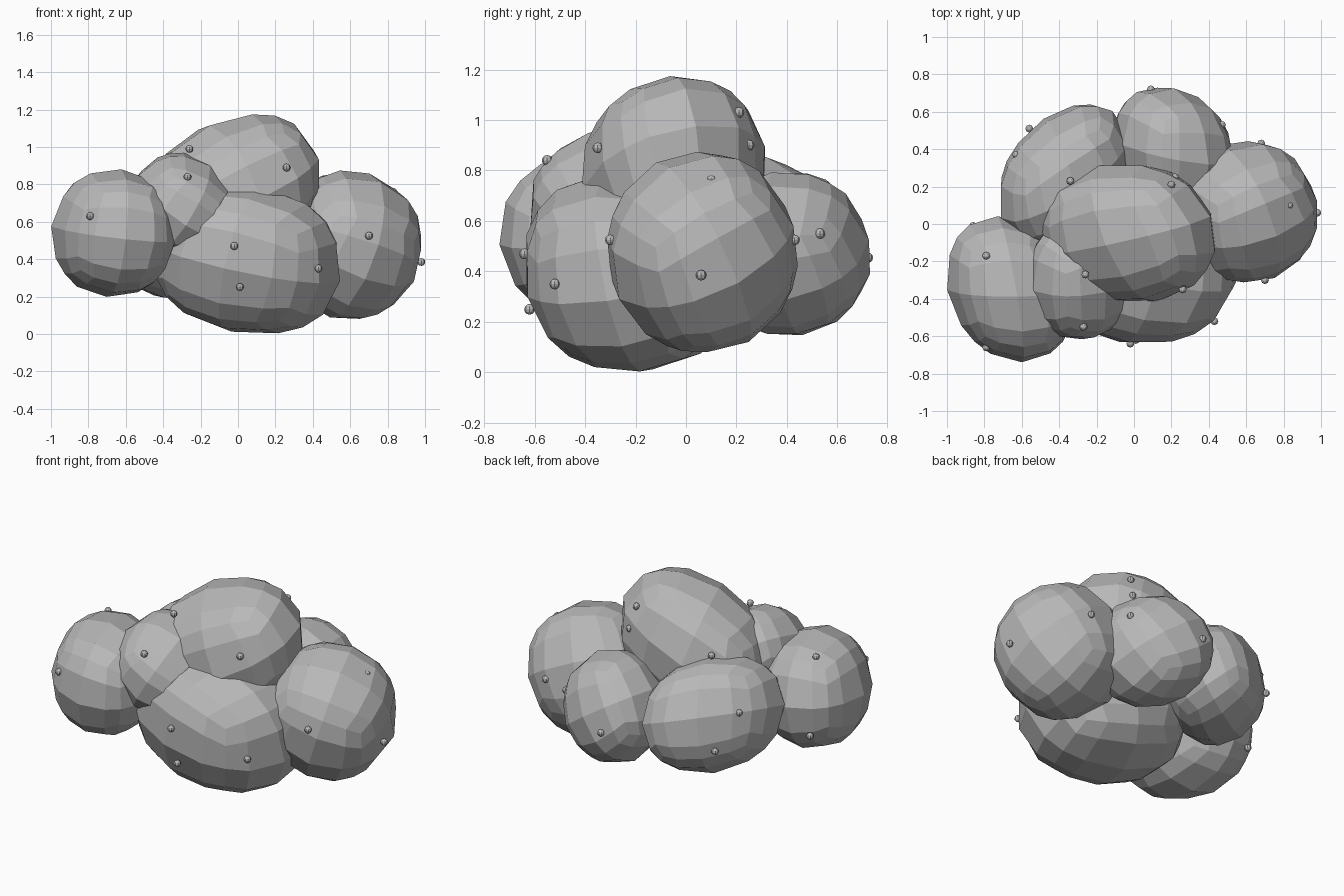
import bpy
import bmesh
import random
from mathutils import Vector, Euler

random.seed(4)

cube = bpy.data.objects.get("Cube")
if cube:
    bpy.data.objects.remove(cube)

# One stone grey for everything
grey = bpy.data.materials.new("stone_grey")
grey.use_nodes = True
colour = (0.48, 0.48, 0.48, 1)
grey.diffuse_color = colour
grey.node_tree.nodes["Principled BSDF"].inputs["Base Color"].default_value = colour


def finish(bm, name):
    mesh = bpy.data.meshes.new(name)
    bm.to_mesh(mesh)
    bm.free()
    mesh.materials.append(grey)
    obj = bpy.data.objects.new(name, mesh)
    bpy.context.collection.objects.link(obj)


def boulder(name, centre, radii, turn, power=2.0, yx=0.0, zx=0.0, zy=0.0):
    """Faceted quad sphere, stretched, squared off by power, then sheared:
    yx slides y along x, zx and zy slide z along x and y."""
    bm = bmesh.new()
    bmesh.ops.create_cube(bm, size=2)
    bmesh.ops.subdivide_edges(bm, edges=bm.edges[:], cuts=3, use_grid_fill=True)
    spin = Euler(turn).to_matrix()
    for v in bm.verts:
        # ease the grid so that the facets are even on the sphere
        p = Vector([c * (1.2 - 0.2 * abs(c)) for c in v.co]).normalized()
        p = spin @ p
        length = sum(abs(c) ** power for c in p) ** (1 / power)
        p = p / length * random.uniform(0.995, 1.012)
        x, y, z = (c * r for c, r in zip(p, radii))
        v.co = Vector(centre) + Vector((x, y + yx * x, z + zx * x + zy * y))
    bmesh.ops.recalc_face_normals(bm, faces=bm.faces[:])
    finish(bm, name)


# Seven overlapping boulders
boulder("right_front_boulder", (-0.663, -0.35, 0.54), (0.34, 0.385, 0.345),
        (0.1, 0.1, 0.2), 2.03, yx=-0.22)
boulder("small_front_boulder", (-0.293, -0.3, 0.685), (0.285, 0.325, 0.28),
        (0.3, 0.5, 0.2), 2.02, zx=-0.1, zy=0.1)
boulder("top_boulder", (-0.03, -0.05, 0.76), (0.475, 0.375, 0.4),
        (0.1, -0.3, 0.3), 2.1, yx=-0.04, zx=0.2, zy=0.08)
boulder("low_front_boulder", (0.045, -0.23, 0.4), (0.51, 0.415, 0.4),
        (0.2, 0.2, -0.2), 2.2, zx=-0.08, zy=-0.05)
boulder("left_boulder", (0.598, 0.065, 0.475), (0.388, 0.38, 0.4),
        (0.5, 0.3, 0.4), 2.03)
boulder("back_boulder", (0.21, 0.4, 0.47), (0.325, 0.33, 0.325),
        (0.2, 0.6, 0.1), 2.05, yx=-0.18)
boulder("right_back_boulder", (-0.375, 0.26, 0.525), (0.355, 0.36, 0.335),
        (0.4, 0.1, 0.3), 2.03, yx=0.36, zx=-0.05, zy=-0.1)

# Little round studs sitting on the boulder surfaces
studs = [
    (-0.79, -0.66, 0.63), (-0.79, -0.17, 0.83), (-0.86, -0.01, 0.41),
    (-0.27, -0.55, 0.84), (-0.26, -0.27, 0.99), (0.26, -0.35, 0.89),
    (0.22, 0.25, 0.90), (0.20, 0.21, 1.03), (0.83, 0.10, 0.76),
    (0.70, -0.30, 0.525), (0.98, 0.06, 0.385), (0.68, 0.43, 0.525),
    (0.47, 0.53, 0.55), (0.09, 0.72, 0.455), (0.43, -0.52, 0.35),
    (0.01, -0.62, 0.25), (-0.02, -0.64, 0.47), (-0.34, 0.23, 0.87),
    (-0.63, 0.37, 0.64), (-0.56, 0.51, 0.43),
]
for spot in studs:
    bm = bmesh.new()
    bmesh.ops.create_uvsphere(bm, u_segments=8, v_segments=6, radius=0.021)
    bmesh.ops.translate(bm, verts=bm.verts[:], vec=spot)
    finish(bm, "stud")
